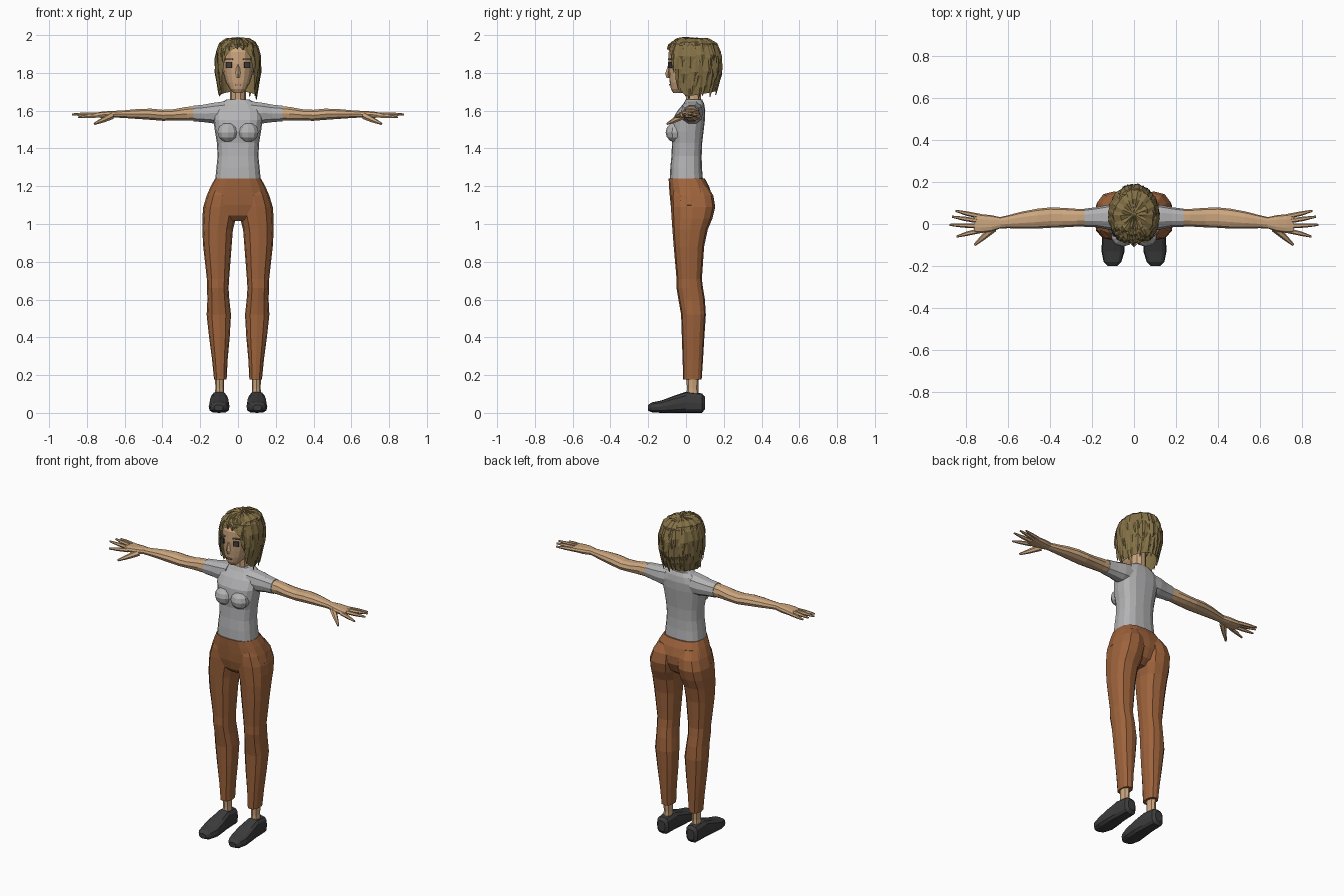
import bpy, bmesh, math, random
from mathutils import Vector, Matrix

random.seed(4)


def material(name, rgb):
    m = bpy.data.materials.new(name)
    m.diffuse_color = (*rgb, 1)
    return m


SKIN = material("skin", (0.60, 0.38, 0.21))
LIP = material("lip", (0.42, 0.20, 0.13))
SHIRT = material("grey cotton", (0.45, 0.45, 0.46))
TROUSERS = material("rust cloth", (0.34, 0.125, 0.045))
SHOE = material("charcoal leather", (0.045, 0.045, 0.047))
HAIR = material("dark blond hair", (0.23, 0.165, 0.062))
EYE = material("dark eye", (0.05, 0.045, 0.045))


def finish(name, bm, mat, mirror=False, recalc=True):
    if recalc:
        bmesh.ops.recalc_face_normals(bm, faces=bm.faces[:])
    me = bpy.data.meshes.new(name)
    bm.to_mesh(me)
    bm.free()
    me.materials.append(mat)
    ob = bpy.data.objects.new(name, me)
    bpy.context.collection.objects.link(ob)
    if mirror:
        mod = ob.modifiers.new("mirror", "MIRROR")
        mod.use_mirror_merge = False
    return ob


def bridge(bm, loops):
    rings = [[bm.verts.new(p) for p in loop] for loop in loops]
    n = len(rings[0])
    for a, b in zip(rings, rings[1:]):
        for i in range(n):
            j = (i + 1) % n
            bm.faces.new((a[i], a[j], b[j], b[i]))
    bm.faces.new(rings[0])
    bm.faces.new(rings[-1])


def loft(name, axis, rings, mat, sides=12, power=2.4, mirror=False):
    """Rings are (position along axis, u min, u max, v min, v max)."""
    order = {"x": lambda t, u, v: (t, u, v), "y": lambda t, u, v: (u, t, v),
             "z": lambda t, u, v: (u, v, t)}[axis]

    def bend(c):
        return math.copysign(abs(c) ** (2 / power), c)

    loops = []
    for t, u0, u1, v0, v1 in rings:
        loop = []
        for i in range(sides):
            a = math.tau * i / sides
            loop.append(order(t, (u0 + u1) / 2 + (u1 - u0) / 2 * bend(math.cos(a)),
                              (v0 + v1) / 2 + (v1 - v0) / 2 * bend(math.sin(a))))
        loops.append(loop)
    bm = bmesh.new()
    bridge(bm, loops)
    return finish(name, bm, mat, mirror)


def tube(bm, points, radii, sides=6):
    d = (Vector(points[-1]) - Vector(points[0])).to_track_quat("Z", "Y")
    bridge(bm, [[Vector(p) + d @ Vector((r * math.cos(math.tau * i / sides),
                                         r * math.sin(math.tau * i / sides), 0))
                 for i in range(sides)] for p, r in zip(points, radii)])


def plate(name, loc, size, turn, mat, mirror=True):
    bm = bmesh.new()
    bmesh.ops.create_cube(bm, size=1, matrix=Matrix.Translation(loc)
                          @ Matrix.Rotation(turn, 4, "Z") @ Matrix.Diagonal((*size, 1)))
    finish(name, bm, mat, mirror)


# Shoes and ankles
loft("shoe", "y", [(0.10, .075, .125, .02, .085), (0.085, .06, .14, 0, .103),
                   (0.0, .055, .145, 0, .112), (-.06, .047, .152, 0, .092),
                   (-.13, .045, .155, 0, .066), (-.18, .06, .145, .003, .056),
                   (-.2, .08, .125, .012, .042)], SHOE, 12, 3, True)
loft("ankle", "z", [(.08, .073, .123, 0, .07), (.13, .074, .12, .005, .065),
                    (.22, .072, .122, 0, .07)], SKIN, 8, 2, True)

# Trousers
loft("trouser_leg", "z", [(.178, .06, .127, -.015, .083), (.28, .055, .137, -.018, .09),
                          (.4, .044, .153, -.022, .097), (.52, .037, .166, -.026, .105),
                          (.6, .046, .162, -.04, .10), (.66, .05, .164, -.05, .09),
                          (.71, .047, .165, -.05, .084), (.88, .034, .184, -.065, .096),
                          (.97, .027, .189, -.072, .115), (1.03, .012, .189, -.076, .14),
                          (1.09, .005, .184, -.08, .155), (1.15, .01, .163, -.08, .145),
                          (1.2, .02, .135, -.07, .115)], TROUSERS, 12, 2.5, True)
loft("trouser_hips", "z", [(1.015, -.045, .045, -.04, .07), (1.045, -.14, .14, -.068, .11),
                           (1.1, -.181, .181, -.081, .135), (1.15, -.166, .166, -.086, .137),
                           (1.2, -.144, .144, -.09, .122), (1.24, -.122, .122, -.092, .1)],
     TROUSERS, 16, 2.7)

# Shirt with bust and sleeves
loft("shirt_body", "z", [(1.232, -.121, .121, -.086, .09), (1.3, -.114, .114, -.083, .084),
                         (1.36, -.108, .108, -.077, .083), (1.43, -.112, .112, -.074, .086),
                         (1.49, -.122, .122, -.082, .093), (1.55, -.13, .13, -.074, .1),
                         (1.6, -.128, .128, -.045, .102), (1.635, -.1, .1, -.015, .096),
                         (1.658, -.062, .062, -.002, .086)], SHIRT, 16, 2.7)
bm = bmesh.new()
bmesh.ops.create_uvsphere(bm, u_segments=10, v_segments=6, radius=1,
                          matrix=Matrix.Translation((.054, -.058, 1.485))
                          @ Matrix.Diagonal((.057, .05, .052, 1)))
finish("bust", bm, SHIRT, True)
loft("sleeve", "x", [(.07, -.03, .092, 1.53, 1.652), (.13, -.025, .09, 1.53, 1.644),
                     (.18, -.015, .08, 1.537, 1.634), (.235, -.014, .073, 1.542, 1.628)],
     SHIRT, 10, 2.3, True)

# Arms and hands
loft("arm", "x", [(.2, -.01, .07, 1.545, 1.626), (.27, -.012, .072, 1.545, 1.622),
                  (.34, -.016, .077, 1.546, 1.609), (.4, -.018, .079, 1.545, 1.606),
                  (.46, -.022, .073, 1.55, 1.612), (.53, -.022, .06, 1.555, 1.61),
                  (.6, -.02, .042, 1.56, 1.603), (.65, -.022, .03, 1.563, 1.6)],
     SKIN, 10, 2.2, True)
loft("palm", "x", [(.635, -.02, .032, 1.564, 1.6), (.68, -.036, .042, 1.56, 1.599),
                   (.73, -.043, .047, 1.562, 1.594), (.76, -.04, .046, 1.566, 1.588)],
     SKIN, 10, 2.8, True)
bm = bmesh.new()
for base, tip, bz, tz in [(.037, .063, 1.578, 1.578), (.014, .035, 1.58, 1.583),
                          (-.01, -.004, 1.578, 1.58), (-.032, -.06, 1.574, 1.565)]:
    end = .885 - abs(tip - .005) * .6
    mid = (.745 + end) / 2
    tube(bm, [(.735, base, bz), (mid, (base + tip) / 2, (bz + tz) / 2), (end, tip, tz)],
         [.012, .0105, .005])
tube(bm, [(.67, -.02, 1.572), (.715, -.06, 1.55), (.76, -.1, 1.53)], [.019, .014, .006])
finish("fingers", bm, SKIN, True)

# Neck, head and face
loft("neck", "z", [(1.6, -.055, .055, -.005, .088), (1.66, -.042, .042, -.002, .082),
                   (1.75, -.04, .04, -.005, .085)], SKIN, 10, 2)
loft("head", "z", [(1.694, -.024, .024, -.068, -.015), (1.715, -.044, .044, -.08, .02),
                   (1.75, -.064, .064, -.086, .07), (1.79, -.076, .076, -.09, .11),
                   (1.85, -.085, .085, -.094, .145), (1.91, -.083, .083, -.092, .15),
                   (1.95, -.066, .066, -.07, .13), (1.972, -.035, .035, -.03, .09)],
     SKIN, 16, 2.4)
bm = bmesh.new()
tube(bm, [(0, -.088, 1.845), (0, -.096, 1.795), (0, -.092, 1.772)], [.006, .014, .011], 4)
finish("nose", bm, SKIN)
plate("eye", (.047, -.085, 1.842), (.032, .009, .03), math.radians(20), EYE)
plate("eyebrow", (.047, -.085, 1.873), (.042, .009, .007), math.radians(20), HAIR)
plate("mouth", (0, -.085, 1.738), (.034, .008, .007), 0, LIP, False)

# Hair outline: (height, spread, centre depth), and how far it falls around the head
PROFILE = [(1.988, 0, .045), (1.98, .55, .04), (1.948, .85, .04), (1.88, .98, .04),
           (1.8, .97, .04), (1.74, .88, .036), (1.672, .8, .03), (1.61, .74, .03)]
FALL = [(0, 2.1), (20, 2.4), (38, 3.0), (48, 4.2), (58, 5.4), (75, 5.95), (130, 5.7), (180, 5.5)]


def fall(deg):
    d = abs((deg + 180) % 360 - 180)
    for (a, s), (b, t) in zip(FALL, FALL[1:]):
        if d <= b:
            return s + (t - s) * (d - a) / (b - a)


def hair_point(deg, s, lift=1.0):
    i = min(int(s), len(PROFILE) - 2)
    z, r, cy = (p + (q - p) * (s - i) for p, q in zip(PROFILE[i], PROFILE[i + 1]))
    a = math.radians(deg)
    return Vector((.122 * r * lift * math.sin(a), cy - .152 * r * lift * math.cos(a),
                   z + (lift - 1) * .18 * max(0, 1 - s / 3)))


def sheet(bm, rows):
    """Open strip of quads facing away from the head centre."""
    grid = [[bm.verts.new(p) for p in row] for row in rows]
    for a, b in zip(grid, grid[1:]):
        for i in range(len(a) - 1):
            f = bm.faces.new((a[i], a[i + 1], b[i + 1], b[i]))
            f.normal_update()
            if f.normal.dot(f.calc_center_median() - Vector((0, .04, 1.82))) < 0:
                f.normal_flip()


# Hair cap
bm = bmesh.new()
sheet(bm, [[hair_point(d, .05 + (fall(d) - .05) * k / 7, .97) for d in range(0, 361, 12)]
           for k in range(8)])
finish("hair_cap", bm, HAIR, recalc=False)

# Overlapping pointed locks, in layers from the ends up to the crown
bm = bmesh.new()
for start, end, count in [(.6, 1.03, 26), (.42, .86, 22), (.22, .66, 20), (.02, .45, 14)]:
    for k in range(count):
        deg = 360 * (k + random.uniform(.2, .8)) / count
        width = 250 / count
        drift = random.uniform(-5, 5)
        tip = end + random.uniform(-.06, .04)
        rows = []
        for j, (w, lift) in enumerate([(.75, .985), (1, 1.01), (.85, 1.035), (.08, 1.03)]):
            f = start + (tip - start) * j / 3
            s = fall(deg) * f
            mid = deg + drift * j / 3
            rows.append([hair_point(mid - width * w, s, lift - .03),
                         hair_point(mid, s, lift + .012),
                         hair_point(mid + width * w, s, lift - .03)])
        sheet(bm, rows)
finish("hair_locks", bm, HAIR, recalc=False)
